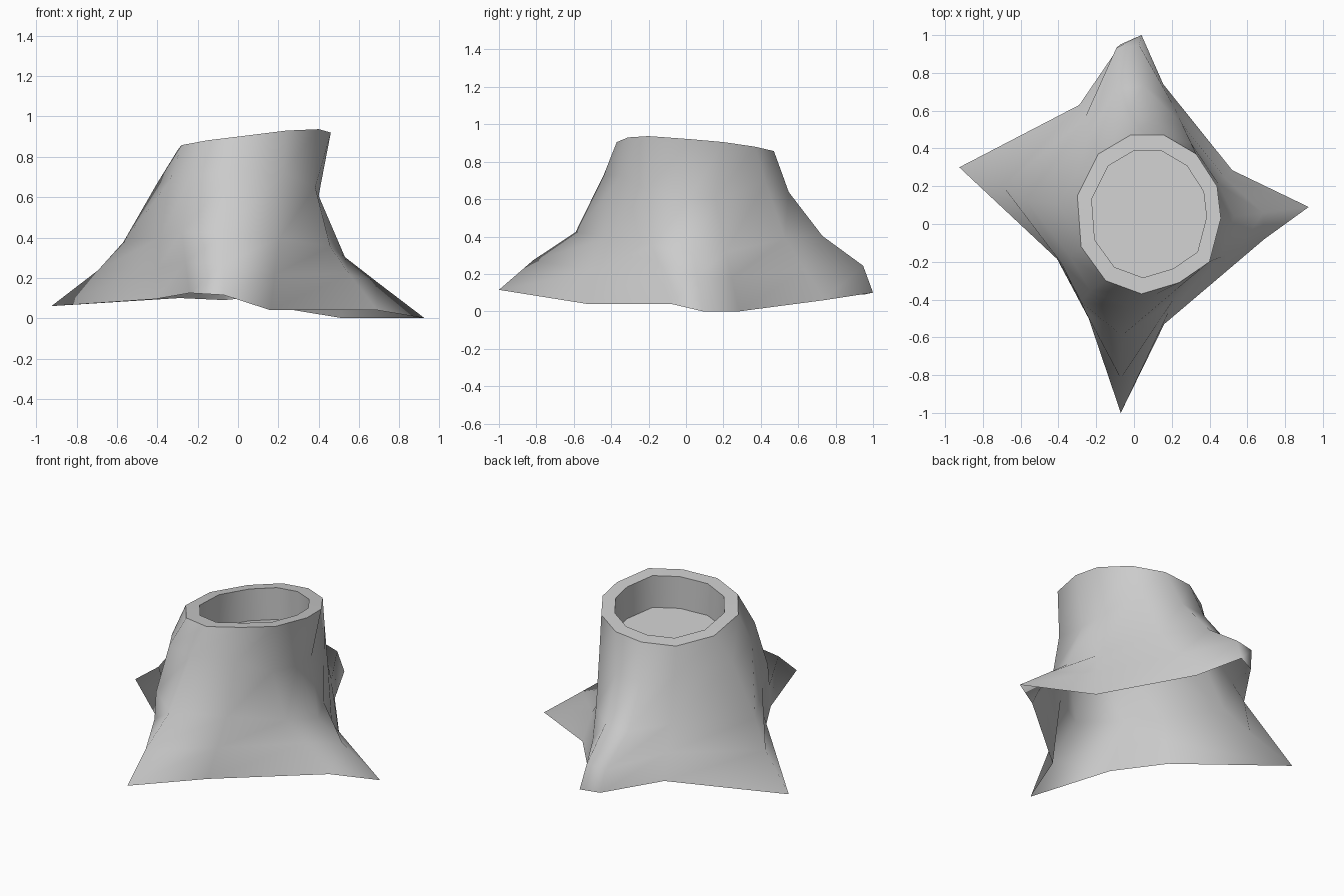
import bpy, bmesh
from mathutils import Vector

if "Cube" in bpy.data.objects:
    bpy.data.objects.remove(bpy.data.objects["Cube"])

# Twelve columns around the stump: rim point and matching foot point
RIM = [(.46, .03, .92), (.44, .20, .905), (.33, .37, .88), (.16, .47, .857),
       (-.02, .47, .84), (-.19, .37, .822), (-.30, .15, .832), (-.28, -.12, .858),
       (-.15, -.30, .882), (.04, -.37, .905), (.24, -.31, .93), (.40, -.20, .937)]
FOOT = [(.925, .09, 0), (.52, .285, 0), (.155, .74, .06), (.04, 1, .10),
        (-.07, .952, .09), (-.29, .63, .10), (-.925, .30, .06), (-.41, -.18, .095),
        (-.24, -.50, .125), (-.07, -1, .115), (.16, -.53, .04), (.69, -.08, .04)]

# Flare profiles: (outward blend, height fraction) for the three middle rings
VALLEY = [(.15, .77), (.43, .40), (.72, .20)]
PROFILE = {
    0: [(-.13, .66), (.15, .33), (.48, .20)],
    1: [(-.5, .67), (.12, .35), (.52, .20)],
    11: [(-.06, .68), (.20, .35), (.52, .20)],
    3: [(.15, .71), (.49, .40), (.90, .19)],
    4: [(.15, .71), (.50, .40), (.96, .19)],
    6: [(.16, .79), (.43, .41), (.63, .23)],
    9: [(.11, .78), (.35, .39), (.71, .20)],
}
# Sideways lean of some roots, strongest at mid height
LEAN = {9: (-.065, 0), 6: (0, -.09), 3: (-.05, 0), 4: (-.05, 0),
        7: (-.05, -.06), 8: (-.09, -.03)}
CENTRE = Vector((.08, .06, .887))


def flare(col, ring):
    rim, foot = Vector(RIM[col]), Vector(FOOT[col])
    out, up = PROFILE.get(col, VALLEY)[ring]
    p = rim.lerp(foot, out)
    p.z = foot.z + (rim.z - foot.z) * up
    dx, dy = LEAN.get(col, (0, 0))
    return p + Vector((dx, dy, 0)) * (.75, 1, .5)[ring]


# Rings from the open foot up, over the rim and down the hollow
rim = [Vector(p) for p in RIM]
lip = [CENTRE + (p - CENTRE) * .80 for p in rim]
floor = [p - Vector((0, 0, .2)) for p in lip]
rings = [[Vector(p) for p in FOOT]]
rings += [[flare(c, r) for c in range(12)] for r in (2, 1, 0)]
rings += [rim, lip, floor]

bm = bmesh.new()
loops = [[bm.verts.new(p) for p in ring] for ring in rings]
for a, b in zip(loops, loops[1:]):
    for i in range(12):
        j = (i + 1) % 12
        bm.faces.new((a[i], a[j], b[j], b[i])).smooth = True
bm.faces.new(loops[-1])

# Smooth bark, crisp rim and floor edges
for ring in loops[4:]:
    for i in range(12):
        bm.edges.get((ring[i], ring[(i + 1) % 12])).smooth = False

mesh = bpy.data.meshes.new("tree_stump")
bm.to_mesh(mesh)
bm.free()
stump = bpy.data.objects.new("tree_stump", mesh)
bpy.context.collection.objects.link(stump)
